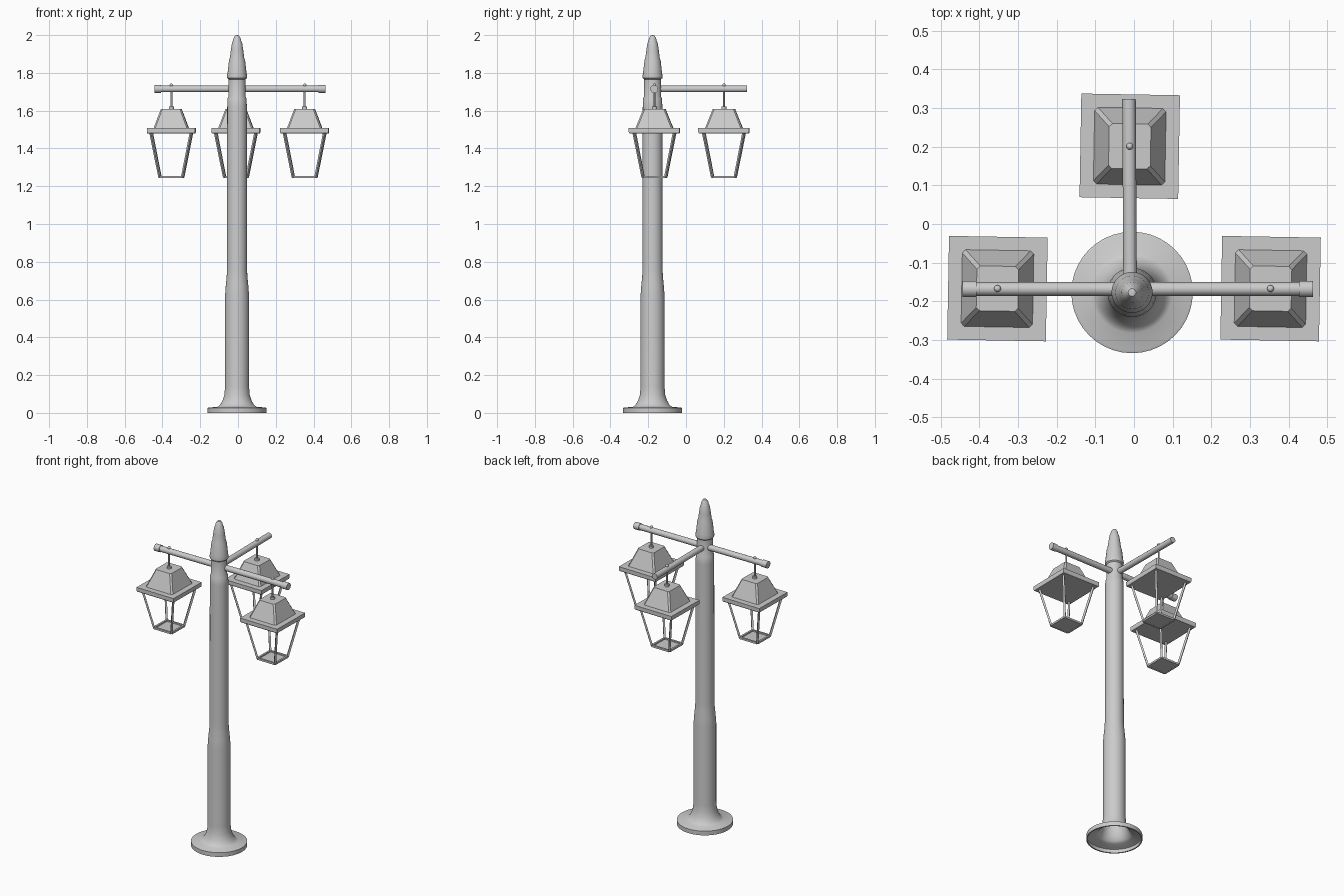
import bpy, bmesh, math
from mathutils import Vector, Matrix

if "Cube" in bpy.data.objects:
    bpy.data.objects.remove(bpy.data.objects["Cube"])

PX, PY = -0.005, -0.177      # pole axis
ARM_Z = 1.715


def finish(name, bm, smooth=False):
    bmesh.ops.recalc_face_normals(bm, faces=bm.faces)
    me = bpy.data.meshes.new(name)
    bm.to_mesh(me)
    bm.free()
    ob = bpy.data.objects.new(name, me)
    bpy.context.collection.objects.link(ob)
    if smooth:
        bpy.ops.object.select_all(action='DESELECT')
        ob.select_set(True)
        bpy.context.view_layer.objects.active = ob
        bpy.ops.object.shade_smooth_by_angle(angle=math.radians(35))
    return ob


def lathe(name, profile, x, y, steps=40):
    bm = bmesh.new()
    vs = [bm.verts.new((x + r, y, z)) for r, z in profile]
    es = [bm.edges.new(p) for p in zip(vs, vs[1:])]
    bmesh.ops.spin(bm, geom=vs + es, cent=(x, y, 0), axis=(0, 0, 1),
                   angle=math.tau, steps=steps, use_duplicate=False)
    bmesh.ops.remove_doubles(bm, verts=bm.verts, dist=1e-5)
    return finish(name, bm, True)


def add_rod(bm, a, b, r, sides=20, roll=0):
    a, b = Vector(a), Vector(b)
    rot = (b - a).to_track_quat('Z', 'Y').to_matrix().to_4x4()
    m = Matrix.Translation((a + b) / 2) @ rot @ Matrix.Rotation(roll, 4, 'Z')
    bmesh.ops.create_cone(bm, cap_ends=True, segments=sides, radius1=r,
                          radius2=r, depth=(b - a).length, matrix=m)


def add_frustum(bm, z0, hx0, hy0, z1, hx1, hy1, hip_bevel=0.0):
    part = bmesh.new()
    corners = [(-1, -1), (1, -1), (1, 1), (-1, 1)]
    lo = [part.verts.new((sx * hx0, sy * hy0, z0)) for sx, sy in corners]
    hi = [part.verts.new((sx * hx1, sy * hy1, z1)) for sx, sy in corners]
    part.faces.new(lo[::-1])
    part.faces.new(hi)
    for i in range(4):
        j = (i + 1) % 4
        part.faces.new((lo[i], lo[j], hi[j], hi[i]))
    if hip_bevel:
        hips = [e for e in part.edges if abs(e.verts[0].co.z - e.verts[1].co.z) > 1e-4]
        bmesh.ops.bevel(part, geom=hips, offset=hip_bevel, segments=1, affect='EDGES')
    tmp = bpy.data.meshes.new("tmp")
    part.to_mesh(tmp)
    part.free()
    bm.from_mesh(tmp)
    bpy.data.meshes.remove(tmp)


# Pole with flared foot, open underneath
lathe("pole", [(0.150, 0.0), (0.157, 0.0), (0.157, 0.026), (0.150, 0.029),
               (0.105, 0.031), (0.090, 0.042), (0.077, 0.065), (0.067, 0.095),
               (0.0635, 0.14), (0.0635, 0.62), (0.060, 0.67), (0.055, 0.72),
               (0.053, 0.76), (0.052, 1.62), (0.050, 1.665), (0.045, 1.675),
               (0.045, 1.77)], PX, PY)

# Finial cap
lathe("finial", [(0.044, 1.765), (0.052, 1.772), (0.053, 1.785), (0.050, 1.80),
                 (0.043, 1.865), (0.038, 1.88), (0.033, 1.92), (0.027, 1.958),
                 (0.023, 1.967), (0.018, 1.985), (0.010, 1.998), (0.0, 2.0)], PX, PY)

# Cross arm with end sleeves
bm = bmesh.new()
add_rod(bm, (-0.43, -0.168, ARM_Z), (0.45, -0.168, ARM_Z), 0.0175)
add_rod(bm, (-0.443, -0.168, ARM_Z), (-0.407, -0.168, ARM_Z), 0.021)
add_rod(bm, (0.427, -0.168, ARM_Z), (0.463, -0.168, ARM_Z), 0.021)
finish("cross_arm", bm, True)

# Rear arm
bm = bmesh.new()
add_rod(bm, (-0.010, PY + 0.02, ARM_Z), (-0.013, 0.323, ARM_Z), 0.0175)
finish("rear_arm", bm, True)


def lantern(label, x, y):
    place = Matrix.Translation((x, y, 0)) @ Matrix.Rotation(math.radians(-1), 4, 'Z')

    # Roof and rim
    bm = bmesh.new()
    add_frustum(bm, 1.480, 0.125, 0.131, 1.486, 0.1275, 0.134)
    add_frustum(bm, 1.486, 0.1275, 0.134, 1.507, 0.1275, 0.134)
    add_frustum(bm, 1.500, 0.095, 0.102, 1.610, 0.054, 0.058, hip_bevel=0.008)
    finish(label + "_lantern_roof", bm).matrix_world = place

    # Four slanted bars, bottom frame and floor
    bm = bmesh.new()
    top = [(-0.107, -0.107), (0.107, -0.107), (0.107, 0.107), (-0.107, 0.107)]
    k = 0.060 / 0.107
    low = [(u * k, v * k, 1.248) for u, v in top]
    for i in range(4):
        add_rod(bm, low[i], (*top[i], 1.485), 0.008, 4, math.pi / 4)
        add_rod(bm, low[i], low[(i + 1) % 4], 0.008, 4, math.pi / 4)
    add_frustum(bm, 1.243, 0.062, 0.062, 1.246, 0.062, 0.062)
    finish(label + "_lantern_frame", bm).matrix_world = place

    # Hanger rod, collar and top nut
    bm = bmesh.new()
    add_rod(bm, (0, 0, 1.605), (0, 0, 1.735), 0.005, 12)
    add_rod(bm, (0, 0, 1.600), (0, 0, 1.622), 0.013, 16)
    bmesh.ops.create_uvsphere(bm, u_segments=12, v_segments=8, radius=0.009,
                              matrix=Matrix.Translation((0, 0, 1.735)))
    finish(label + "_lantern_hanger", bm, True).matrix_world = place


for label, x, y in (("left", -0.353, -0.167), ("right", 0.353, -0.167), ("rear", -0.011, 0.201)):
    lantern(label, x, y)
